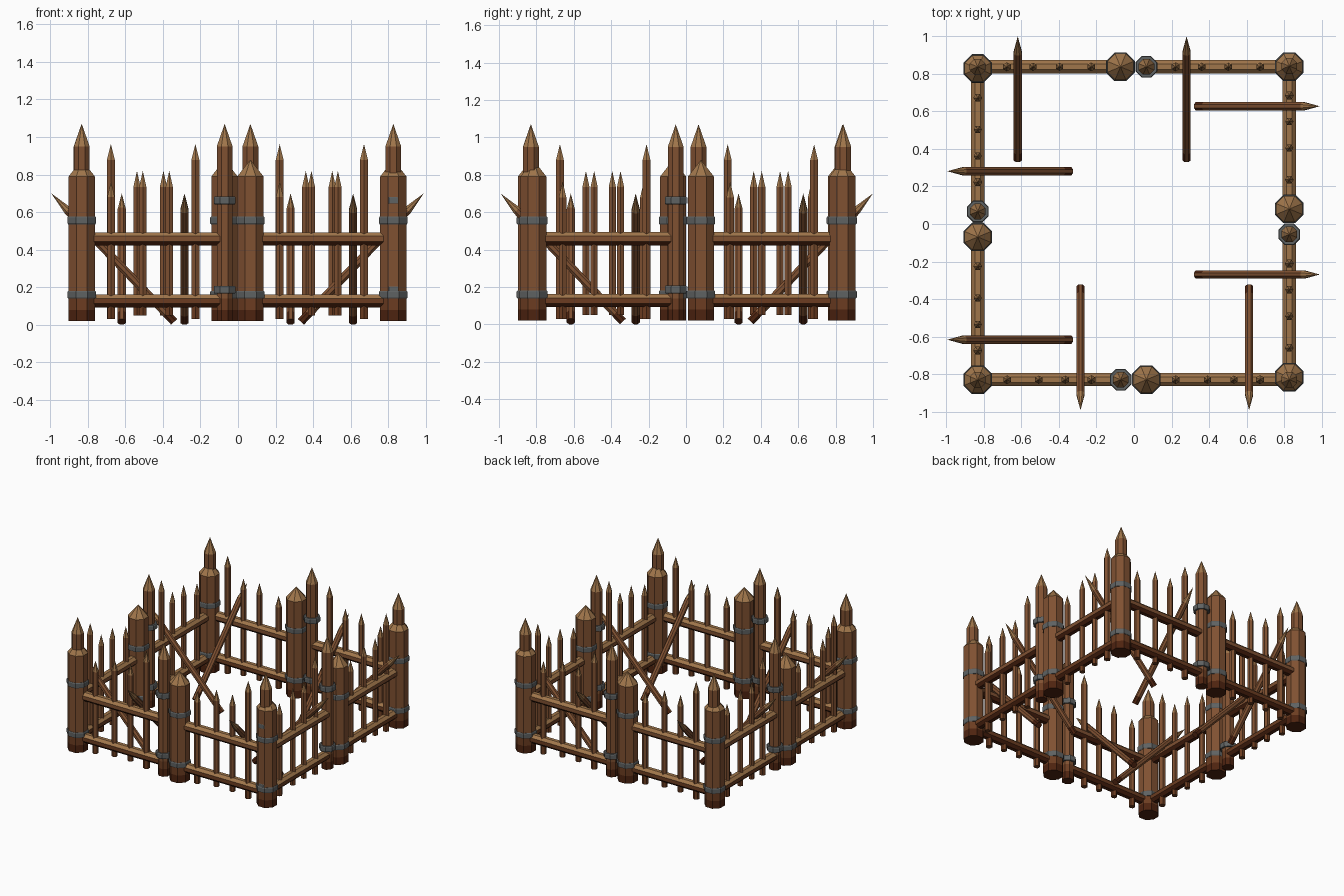
import bpy, bmesh, math
from mathutils import Vector, Matrix

if "Cube" in bpy.data.objects:
    bpy.data.objects.remove(bpy.data.objects["Cube"])

# ---- colours ----
COLOURS = [
    ("cut_wood_tan", (0.352, 0.181, 0.070)),
    ("bark_brown", (0.216, 0.082, 0.031)),
    ("red_brown", (0.150, 0.046, 0.015)),
    ("damp_dark_brown", (0.076, 0.017, 0.005)),
    ("iron_grey", (0.114, 0.122, 0.122)),
]
MATS = []
for n, c in COLOURS:
    m = bpy.data.materials.new(n)
    m.diffuse_color = (*c, 1)
    m.use_nodes = True
    m.node_tree.nodes["Principled BSDF"].inputs["Base Color"].default_value = m.diffuse_color
    MATS.append(m)
TAN, BROWN, RED, DARK, IRON = range(5)


def spindle(name, start, end, rings, sides, rule):
    """Log from start towards end; rings = (distance, flat-side radius), 0 radius = point."""
    start, end = Vector(start), Vector(end)
    rot = (end - start).to_track_quat('Z', 'Y').to_matrix().to_4x4()
    mat = Matrix.Translation(start) @ rot
    bm = bmesh.new()
    loops = []
    for d, r in rings:
        if r == 0:
            loops.append([bm.verts.new(mat @ Vector((0, 0, d)))])
            continue
        R = r / math.cos(math.pi / sides)
        loops.append([bm.verts.new(mat @ Vector((
            R * math.cos((i + .5) * math.tau / sides),
            R * math.sin((i + .5) * math.tau / sides), d))) for i in range(sides)])
    for a, b in zip(loops, loops[1:]):
        for i in range(sides):
            j = (i + 1) % sides
            if len(b) == 1:
                bm.faces.new((a[i], a[j], b[0]))
            else:
                bm.faces.new((a[i], a[j], b[j], b[i]))
    for end_loop in (loops[0], loops[-1]):
        if len(end_loop) > 1:
            bm.faces.new(end_loop)
    bmesh.ops.recalc_face_normals(bm, faces=bm.faces)
    for f in bm.faces:
        f.material_index = rule(f.calc_center_median(), f.normal)
    me = bpy.data.meshes.new(name)
    bm.to_mesh(me)
    bm.free()
    for m in MATS:
        me.materials.append(m)
    return name, me


def post_rule(c, n):
    if n.z > 0.2:
        return TAN
    return DARK if c.z < 0.075 else RED if c.z < 0.14 else BROWN


def stake_rule(c, n):
    return TAN if n.z > 0.15 else RED if c.z < 0.1 else BROWN


def rail_rule(side):
    return lambda c, n: TAN if n.z > 0.5 else DARK if n.z < -0.5 else side


def iron_rule(c, n):
    return IRON


def upright(name, x, z0, shoulder, tip, r, sides, rule, cuts=()):
    rings = [(0, r)] + [(z - z0, r) for z in cuts] + [(shoulder - z0, r), (tip - z0, 0)]
    return spindle(name, (x, 0, z0), (x, 0, tip), rings, sides, rule)


def band(name, x, z, r):
    h = 0.042
    return spindle(name, (x, 0, z - h / 2), (x, 0, z + h / 2),
                   [(0, r - .004), (.006, r), (h - .006, r), (h, r - .004)], 8, iron_rule)


# ---- one fence panel: x along the fence, y inward ----
SPAN = 0.761
parts = [
    upright("thick_post", 0, .02, .79, .88, .07, 8, post_rule, (.08, .14)),
    upright("tall_post", SPAN, .02, .95, 1.07, .042, 8, post_rule, (.08, .14)),
    band("thick_post_lower_band", 0, .16, .076),
    band("thick_post_upper_band", 0, .556, .076),
    band("tall_post_lower_band", SPAN, .187, .058),
    band("tall_post_upper_band", SPAN, .663, .058),
    spindle("upper_rail", (.055, 0, .458), (.735, 0, .458), [(0, .035), (.68, .035)], 8, rail_rule(BROWN)),
    spindle("lower_rail", (.055, 0, .127), (.735, 0, .127), [(0, .035), (.68, .035)], 8, rail_rule(RED)),
]
# pickets: position, bottom, tip, radius
for i, (x, z0, tip, r) in enumerate([(.156, .03, .765, .02), (.325, .05, .82, .019),
                                     (.466, .05, .82, .019), (.605, .03, .963, .021)]):
    parts.append(upright(f"picket_{i + 1}", x, z0, tip - .085, tip, r, 6, stake_rule, (.1,)))

# slanted sharpened brace
foot, point = Vector((.547, .492, .016)), Vector((.547, -.162, .70))
L = (point - foot).length
parts.append(spindle("slanted_stake", foot, point, [(0, .022), (.06, .022), (L - .125, .022), (L, 0)], 8,
                     lambda c, n: TAN if c.z > .62 else DARK if c.z < .05 else BROWN))

# ---- eight panels around the square ----
PANELS = [
    ("front_left", -.832, -.829, 0), ("front_right", .066, -.829, 0),
    ("right_front", .827, -.816, 90), ("right_back", .827, .080, 90),
    ("back_right", .827, .837, 180), ("back_left", -.072, .837, 180),
    ("left_back", -.832, .828, 270), ("left_front", -.832, -.069, 270),
]
for side, x, y, a in PANELS:
    for name, me in parts:
        ob = bpy.data.objects.new(f"{side}_{name}", me)
        ob.location = (x, y, 0)
        ob.rotation_euler = (0, 0, math.radians(a))
        bpy.context.collection.objects.link(ob)
